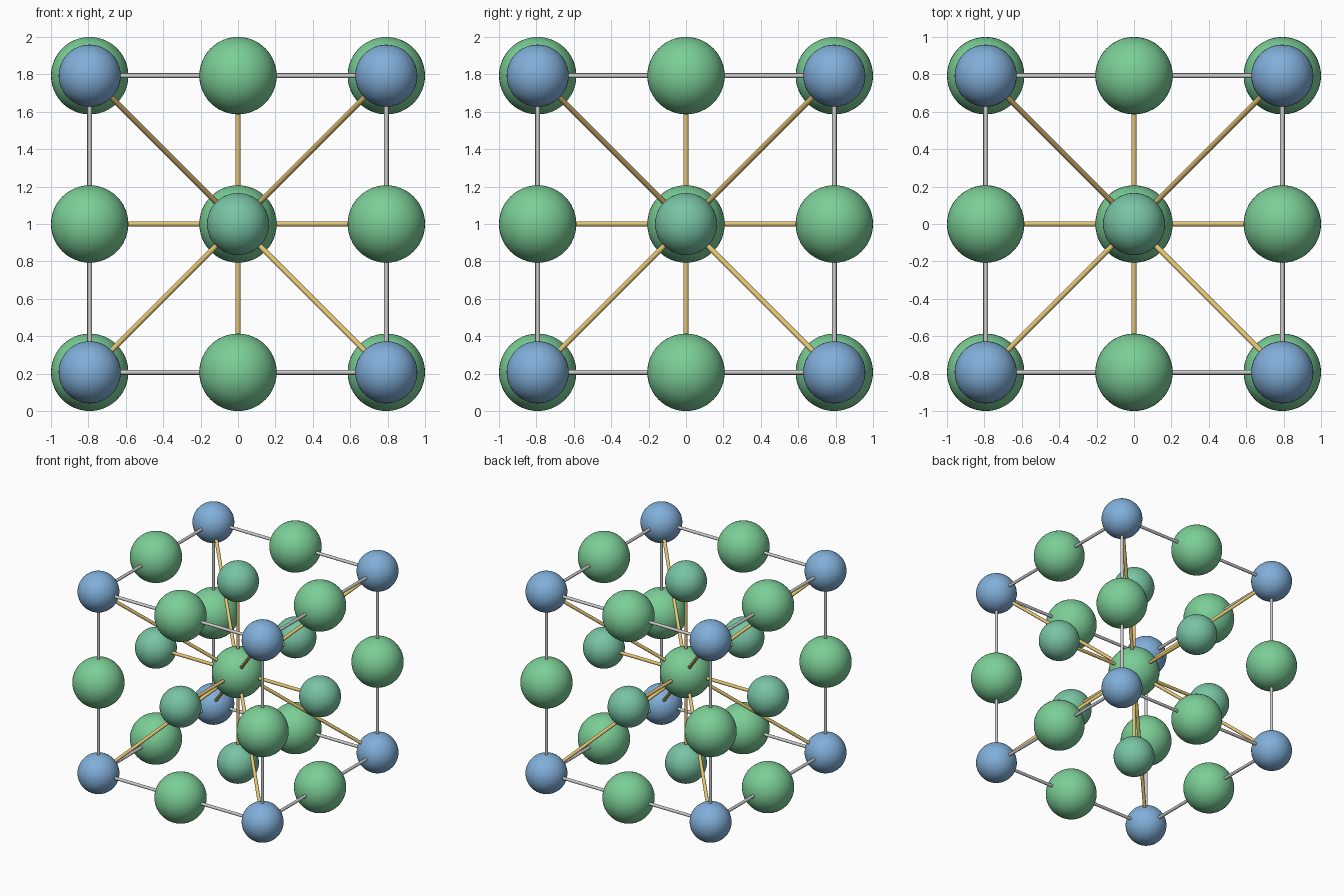
import bpy
from itertools import product
from mathutils import Vector

if "Cube" in bpy.data.objects:
    bpy.data.objects.remove(bpy.data.objects["Cube"])

H = 0.793          # half edge of the cubic cell
BIG, SMALL = 0.207, 0.166
CENTRE = Vector((0, 0, 1))


def material(name, rgb):
    m = bpy.data.materials.new(name)
    m.diffuse_color = (*rgb, 1)
    m.use_nodes = True
    m.node_tree.nodes["Principled BSDF"].inputs["Base Color"].default_value = m.diffuse_color
    return m


blue = material("blue", (0.22, 0.43, 0.70))
green = material("green", (0.20, 0.62, 0.31))
teal = material("teal", (0.19, 0.55, 0.37))
gold = material("gold", (0.78, 0.56, 0.18))


def finish(name, mat):
    ob = bpy.context.object
    ob.name = name
    bpy.ops.object.shade_smooth_by_angle()
    if mat:
        ob.data.materials.append(mat)


def ball(name, site, radius, mat):
    bpy.ops.mesh.primitive_uv_sphere_add(segments=48, ring_count=24, radius=radius,
                                         location=CENTRE + site * H)
    finish(name, mat)


def rod(name, a, b, radius, mat=None):
    d = (b - a) * H
    bpy.ops.mesh.primitive_cylinder_add(vertices=16, radius=radius, depth=d.length,
                                        location=CENTRE + (a + b) * H / 2,
                                        rotation=d.to_track_quat('Z', 'Y').to_euler())
    finish(name, mat)


# Atoms: the number of nonzero coordinates tells centre, face, edge or corner
kinds = {0: ("centre_atom", BIG, green), 1: ("face_atom", SMALL, teal),
         2: ("edge_atom", BIG, green), 3: ("corner_atom", SMALL, blue)}
for p in product((-1, 0, 1), repeat=3):
    site = Vector(p)
    n = sum(map(abs, p))
    name, radius, mat = kinds[n]
    ball(name, site, radius, mat)

    # Gold bonds from the centre to faces and corners
    if n in (1, 3):
        rod("centre_bond", Vector(), site, 0.014, gold)

    # Grey cell edges running through each edge atom
    if n == 2:
        along = Vector([1 - abs(c) for c in p])
        rod("cell_edge", site - along, site + along, 0.013)
